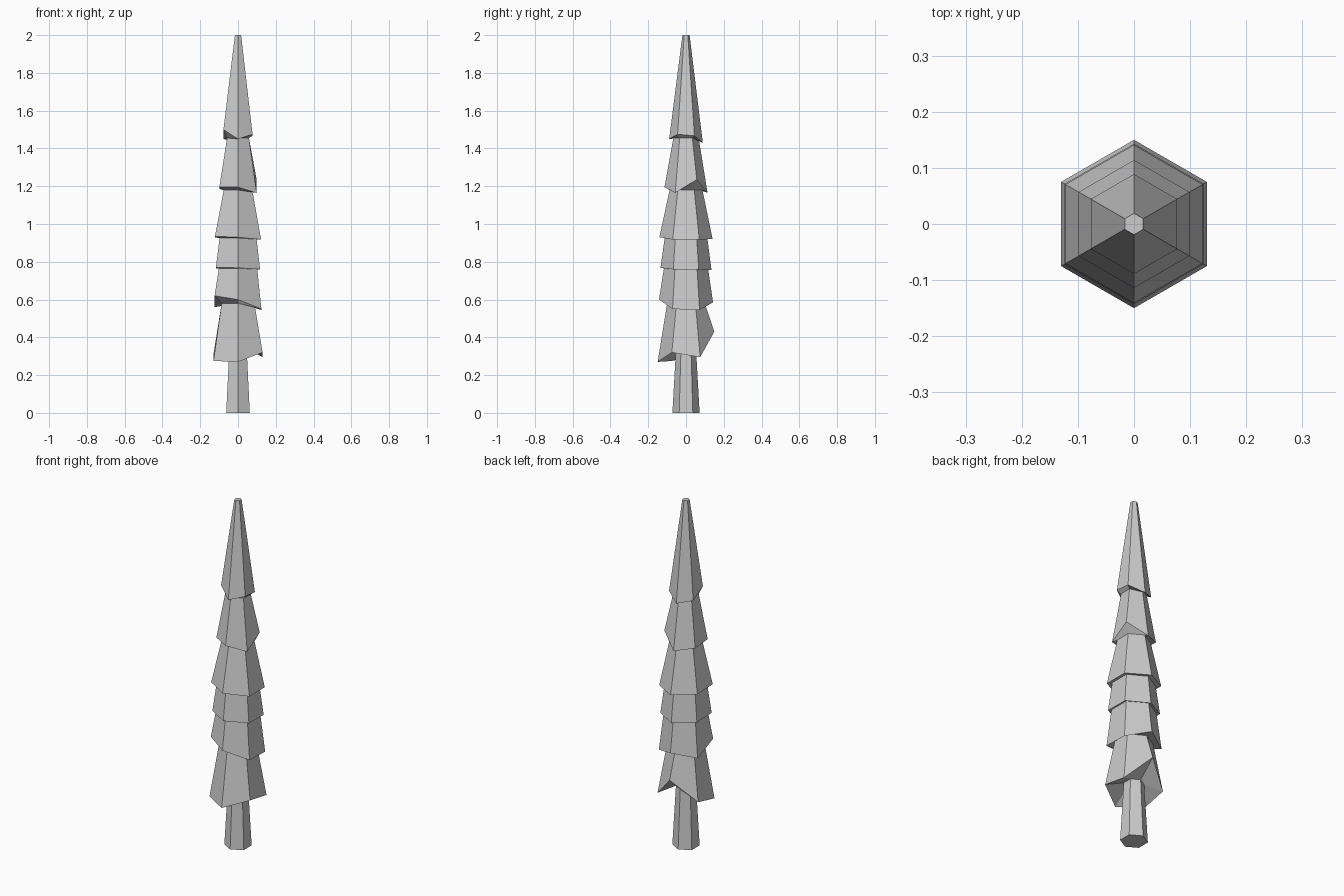
import bpy, bmesh
from math import cos, sin, radians

if "Cube" in bpy.data.objects:
    bpy.data.objects.remove(bpy.data.objects["Cube"])

# corner order: front, front right, back right, back, back left, front left
ANGLES = [radians(-90 + 60 * i) for i in range(6)]


def ring(bm, r, z):
    zs = z if isinstance(z, list) else [z] * 6
    return [bm.verts.new((r * cos(a), r * sin(a), h)) for a, h in zip(ANGLES, zs)]


def loft(name, sections, cap_bottom=False, cap_top=False):
    """Hexagonal skin through (radius, height or six heights) sections."""
    bm = bmesh.new()
    rings = [ring(bm, r, z) for r, z in sections]
    for lo, hi in zip(rings, rings[1:]):
        for i in range(6):
            j = (i + 1) % 6
            bm.faces.new((lo[i], lo[j], hi[j], hi[i]))
    if cap_bottom:
        bm.faces.new(rings[0][::-1])
    if cap_top:
        bm.faces.new(rings[-1])
    me = bpy.data.meshes.new(name)
    bm.to_mesh(me)
    bm.free()
    ob = bpy.data.objects.new(name, me)
    bpy.context.collection.objects.link(ob)


# trunk
loft("trunk", [(0.072, 0), (0.053, 0.34)], cap_bottom=True)

# branch tiers: inner radius, inner height, skirt radius, ragged hem heights, top radius, top height
TIERS = [
    (0.053, 0.34, 0.15, [0.27, 0.32, 0.295, 0.43, 0.31, 0.275], 0.1, 0.58),
    (0.1, 0.58, 0.143, [0.60, 0.55, 0.545, 0.585, 0.56, 0.62], 0.117, 0.765),
    (0.117, 0.765, 0.135, [0.768, 0.76, 0.758, 0.757, 0.765, 0.77], 0.113, 0.925),
    (0.113, 0.925, 0.141, [0.93, 0.918, 0.918, 0.92, 0.93, 0.935], 0.087, 1.18),
    (0.087, 1.18, 0.114, [1.195, 1.165, 1.235, 1.165, 1.185, 1.195], 0.067, 1.455),
    (0.067, 1.455, 0.089, [1.45, 1.475, 1.467, 1.43, 1.45, 1.50], 0.019, 2.0),
]
for n, (ri, zi, ro, hem, rt, zt) in enumerate(TIERS, 1):
    loft(f"branch_tier_{n}", [(ri, zi), (ro, hem), (rt, zt)], cap_top=(n == len(TIERS)))
